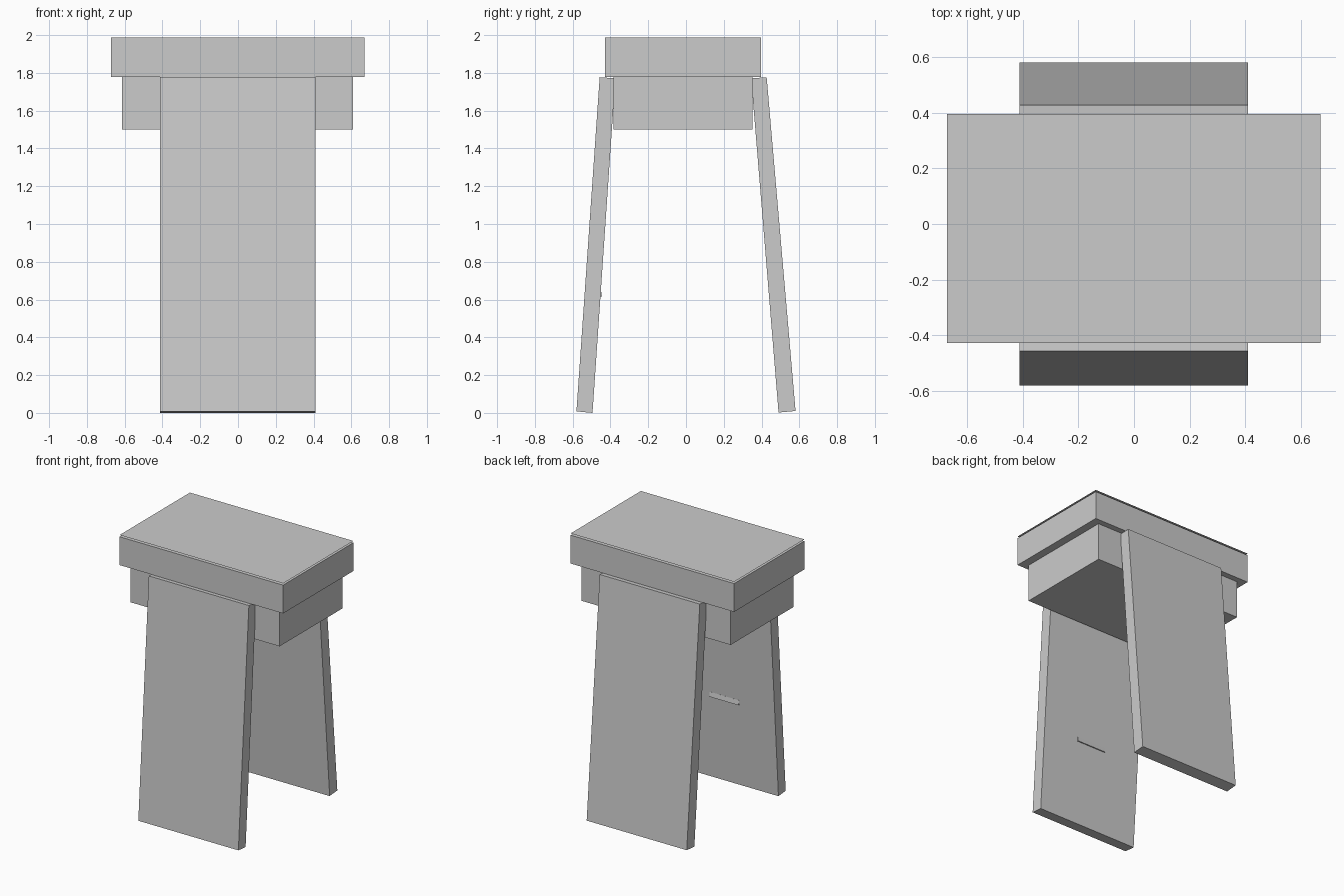
import bpy
import bmesh

cube = bpy.data.objects.get("Cube")
if cube:
    bpy.data.objects.remove(cube, do_unlink=True)

# One plain grey for the whole stool
grey = bpy.data.materials.new("light_grey")
grey.use_nodes = True
color = (0.6, 0.6, 0.6, 1.0)
grey.diffuse_color = color
grey.node_tree.nodes["Principled BSDF"].inputs["Base Color"].default_value = color


def add_object(name, bm):
    bmesh.ops.recalc_face_normals(bm, faces=bm.faces)
    mesh = bpy.data.meshes.new(name)
    bm.to_mesh(mesh)
    bm.free()
    mesh.materials.append(grey)
    obj = bpy.data.objects.new(name, mesh)
    bpy.context.collection.objects.link(obj)
    return obj


def board(name, x0, x1, profile):
    """Extrude a (y, z) side profile from x0 to x1."""
    bm = bmesh.new()
    face = bm.faces.new([bm.verts.new((x0, y, z)) for y, z in profile])
    new = bmesh.ops.extrude_face_region(bm, geom=[face])["geom"]
    verts = [v for v in new if isinstance(v, bmesh.types.BMVert)]
    bmesh.ops.translate(bm, verts=verts, vec=(x1 - x0, 0, 0))
    return add_object(name, bm)


def box(name, x0, x1, y0, y1, z0, z1):
    return board(name, x0, x1, [(y0, z0), (y1, z0), (y1, z1), (y0, z1)])


# Seat slab and the block beneath it
box("seat", -0.672, 0.67, -0.428, 0.396, 1.777, 1.987)
box("seat_block", -0.614, 0.61, -0.384, 0.353, 1.5, 1.777)

# Thin sheet just above the seat
bm = bmesh.new()
bm.faces.new([bm.verts.new((x, y, 2.0)) for x, y in
              ((-0.672, -0.428), (0.67, -0.428), (0.67, 0.396), (-0.672, 0.396))])
add_object("seat_sheet", bm)

# Splayed plank legs
board("front_leg", -0.412, 0.409,
      [(-0.58, 0.008), (-0.495, 0.0), (-0.374, 1.771), (-0.457, 1.777)])
board("back_leg", -0.412, 0.409,
      [(0.58, 0.01), (0.49, 0.002), (0.345, 1.771), (0.427, 1.777)])

# Small cleat on the inner face of the front leg
board("leg_cleat", -0.12, 0.12,
      [(-0.48, 0.615), (-0.445, 0.615), (-0.45, 0.65), (-0.48, 0.65)])
